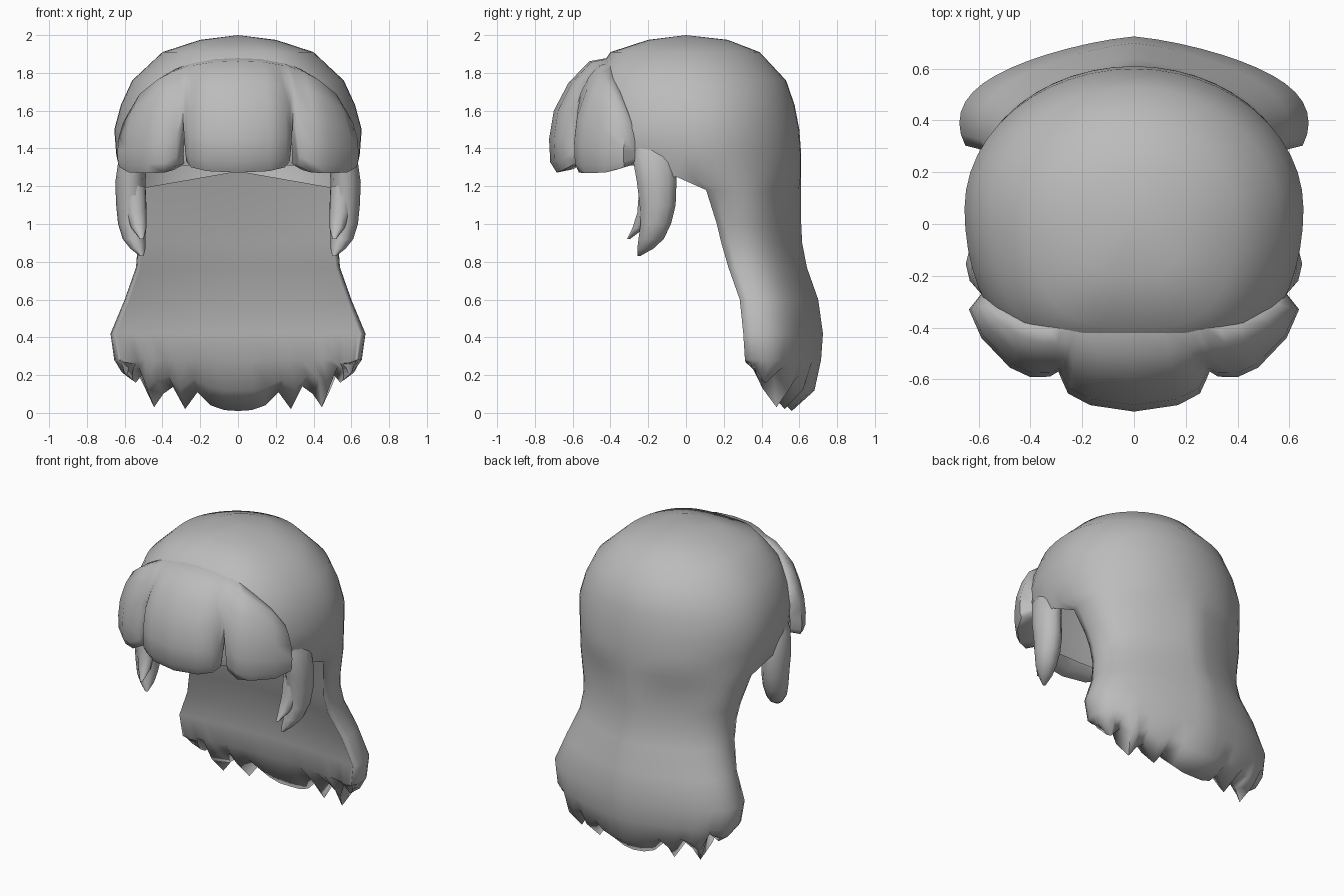
import bpy, bmesh, math

if "Cube" in bpy.data.objects:
    bpy.data.objects.remove(bpy.data.objects["Cube"])

hair = bpy.data.materials.new("grey_hair")
hair.diffuse_color = (0.5, 0.5, 0.5, 1)
hair.use_nodes = True
hair.node_tree.nodes["Principled BSDF"].inputs["Base Color"].default_value = hair.diffuse_color


def finish(name, bm, angle=60):
    bmesh.ops.recalc_face_normals(bm, faces=bm.faces)
    me = bpy.data.meshes.new(name)
    bm.to_mesh(me)
    bm.free()
    ob = bpy.data.objects.new(name, me)
    bpy.context.collection.objects.link(ob)
    me.materials.append(hair)
    bpy.ops.object.select_all(action='DESELECT')
    ob.select_set(True)
    bpy.context.view_layer.objects.active = ob
    bpy.ops.object.shade_smooth_by_angle(angle=math.radians(angle))
    return ob


def skin(bm, rows, closed):
    n = len(rows[0])
    for a, b in zip(rows, rows[1:]):
        for i in range(n if closed else n - 1):
            j = (i + 1) % n
            quad = list(dict.fromkeys((a[i], a[j], b[j], b[i])))
            if len(quad) > 2:
                bm.faces.new(quad)


# Cap and long back hair: rows of z, half width, back y, centre y, front y
N, EDGE = 48, 14
DOME = [(1.975, .2, .22, 0, -.2), (1.91, .4, .39, 0, -.4), (1.76, .56, .53, .03, -.5),
        (1.63, .62, .575, .05, -.54), (1.5, .655, .6, .06, -.55), (1.37, .645, .61, .07, -.55),
        (1.25, .62, .61, .12, -.54)]
BACK = [(1.18, .59, .61, .21), (1.0, .545, .61, .255), (.9, .53, .615, .275), (.77, .54, .64, .31),
        (.6, .6, .7, .37), (.42, .675, .725, .39), (.28, .655, .715, .395)]
# Height of the ragged hem from the middle to the side edge
HEM = [.01, .015, .04, .11, .02, .14, .1, .03, .22, .19, .16, .17, .2, .23, .26]


def section(row, i):
    z, w, b, c = row[:4]
    t = i * 2 * math.pi / N
    cs, sn = math.cos(t), abs(math.sin(t))
    if len(row) == 4:                       # long hair, slightly ridged at the back
        y = c + (b - c) * cs * (1 - .1 * max(0, math.sin(2 * abs(t))))
    else:                                   # dome, squarer towards the front
        y = c + (b - c if cs >= 0 else c - row[4]) * cs
        if cs < 0:
            sn = sn ** .6 if sn > 1e-6 else 0
        if z < 1.3 and abs(i) > EDGE + 1:   # front hem sits higher
            z = 1.31
    return (math.copysign(w * sn, t), y, z)


def hem_point(i, k):
    end = HEM[abs(i)]
    if k == 0:
        x, y, _ = section((0, .62, .68, .39), i)
        return (x, y, end + .4 * (.28 - end))
    x, y, _ = section((0, .56, .56, .38), i)
    return (x, max(y, .34), end)


bm = bmesh.new()
dome = [[bm.verts.new(section(r, i)) for i in range(-N // 2, N // 2)] for r in DOME]
skin(bm, dome, True)
top = bm.verts.new((0, 0, 2))
for i in range(N):
    bm.faces.new((top, dome[0][i], dome[0][(i + 1) % N]))
span = range(-EDGE, EDGE + 1)
back = [[bm.verts.new(section(r, i)) for i in span] for r in BACK]
back += [[bm.verts.new(hem_point(i, k)) for i in span] for k in (0, 1)]
skin(bm, [dome[-1][N // 2 - EDGE:N // 2 + EDGE + 1]] + back, False)
# Front face of the long hair, spanning between its side edges
panel = []
for k, row in enumerate(back[:-1]):
    ex, ey, ez = row[-1].co
    line = []
    for i, v in zip(span, row):
        if abs(i) == EDGE:
            line.append(v)
            continue
        u = math.sin(i / EDGE * math.pi / 2)
        lift = .1 * (1 - abs(u)) if k == 0 else 0
        if k < len(BACK):
            line.append(bm.verts.new((ex * u, ey + .05 * (1 - u * u) - .4 * lift, ez + lift)))
        else:
            line.append(bm.verts.new((v.co.x * .98, .36 + .09 * (1 - u * u), v.co.z)))
    panel.append(line)
skin(bm, panel + [back[-1]], False)
finish("cap_and_back_hair", bm, 100)

# Fringe: each column runs from a root on the cap to a tip: root x, y, z, tip x, y, z
HALF = [(0, -.41, 1.88, 0, -.725, 1.272), (.12, -.41, 1.875, .17, -.7, 1.28), (.2, -.405, 1.86, .255, -.655, 1.3),
        (.23, -.4, 1.855, .28, -.6, 1.33), (.25, -.4, 1.85, .292, -.57, 1.52), (.28, -.4, 1.84, .325, -.59, 1.31),
        (.33, -.4, 1.82, .4, -.592, 1.272), (.4, -.39, 1.78, .48, -.555, 1.27), (.49, -.35, 1.7, .59, -.44, 1.272),
        (.55, -.31, 1.6, .638, -.33, 1.3), (.56, -.28, 1.52, .59, -.27, 1.33)]
COLS = [(-c[0], c[1], c[2], -c[3], c[4], c[5]) for c in HALF[:0:-1]] + HALF
# Bulge of the fringe: outward and downward share of the way from root to tip
CURVE = [(0, 0), (.32, .03), (.67, .215), (.92, .46), (1, .71), (.98, .91), (.87, 1)]
bm = bmesh.new()
rows = [[bm.verts.new((x * .9, y * .9, z - .05)) for x, y, z, *_ in COLS]]
for a, b in CURVE:
    rows.append([bm.verts.new((x + (p - x) * a, y + (q - y) * a, z + (r - z) * b)) for x, y, z, p, q, r in COLS])
for s, up in ((.84, .015), (.78, .1)):
    rows.append([bm.verts.new((p * s, q * s, r + up)) for x, y, z, p, q, r in COLS])
skin(bm, rows, False)
finish("fringe", bm)


# Hanging locks: z, centre y, y radius, centre x, x radius
def lock(name, rows, n=10):
    for s, side in ((1, "_right"), (-1, "_left")):
        bm = bmesh.new()
        rings = [[bm.verts.new((s * (xc + rx * math.cos(2 * math.pi * k / n)),
                                yc + ry * math.sin(2 * math.pi * k / n), z)) for k in range(n)]
                 for z, yc, ry, xc, rx in rows]
        skin(bm, rings, True)
        bm.faces.new(rings[0])
        bm.faces.new(rings[-1])
        finish(name + side, bm)


lock("long_lock", [(1.5, -.2, .09, .5, .05), (1.36, -.17, .12, .555, .075), (1.22, -.155, .11, .57, .08),
                   (1.1, -.15, .1, .565, .08), (1.0, -.16, .085, .56, .075), (.92, -.185, .07, .55, .06),
                   (.87, -.215, .045, .53, .04), (.83, -.25, .008, .51, .01)])
lock("short_lock_tip", [(1.2, -.2, .05, .55, .06), (1.06, -.215, .045, .54, .055), (.98, -.25, .035, .525, .04),
                        (.92, -.305, .008, .51, .01)])
